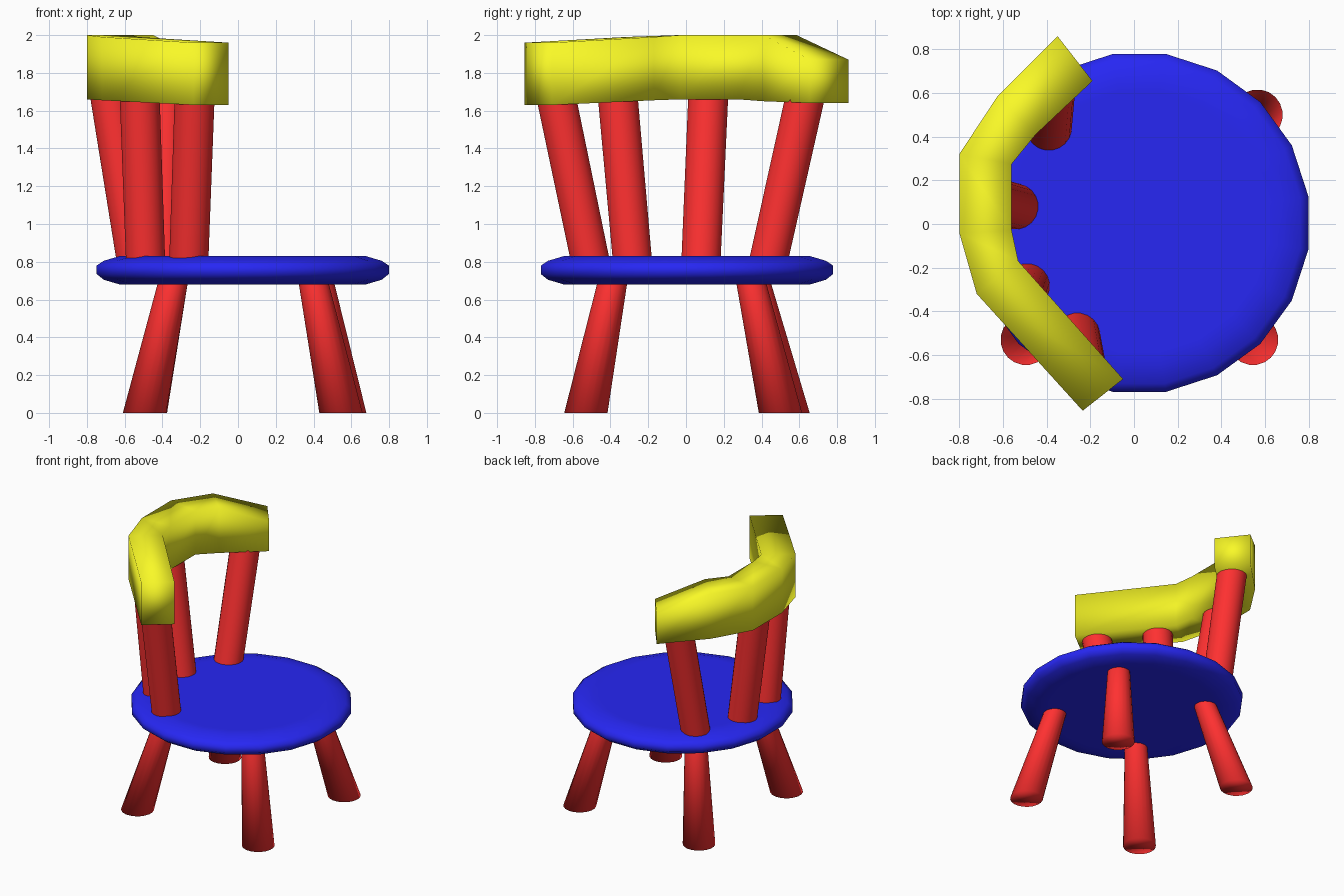
import bpy, bmesh
from math import pi, cos, sin

if "Cube" in bpy.data.objects:
    bpy.data.objects.remove(bpy.data.objects["Cube"])

SIDES = 20


def material(name, rgb):
    m = bpy.data.materials.new(name)
    m.diffuse_color = (*rgb, 1)
    m.use_nodes = True
    m.node_tree.nodes["Principled BSDF"].inputs["Base Color"].default_value = m.diffuse_color
    return m


RED = material("red", (1.0, 0.03, 0.03))
BLUE = material("blue", (0.02, 0.02, 0.9))
YELLOW = material("yellow", (0.95, 0.95, 0.02))


def loft(name, rings, mat, sharp_rings=()):
    """Skin a closed solid through rings of points, smooth apart from sharp_rings."""
    bm = bmesh.new()
    vs = [[bm.verts.new(p) for p in ring] for ring in rings]
    n = len(vs[0])
    for a, b in zip(vs, vs[1:]):
        for i in range(n):
            j = (i + 1) % n
            bm.faces.new((a[i], a[j], b[j], b[i]))
    bm.faces.new(vs[0][::-1])
    bm.faces.new(vs[-1])
    bmesh.ops.recalc_face_normals(bm, faces=bm.faces)
    for f in bm.faces:
        f.smooth = True
    for r in sharp_rings:
        for i in range(n):
            bm.edges.get((vs[r][i], vs[r][(i + 1) % n])).smooth = False
    mesh = bpy.data.meshes.new(name)
    bm.to_mesh(mesh)
    bm.free()
    ob = bpy.data.objects.new(name, mesh)
    bpy.context.collection.objects.link(ob)
    mesh.materials.append(mat)
    return ob


def circle(x, y, z, r):
    return [(x + r * cos(2 * pi * (i + 0.5) / SIDES),
             y + r * sin(2 * pi * (i + 0.5) / SIDES), z) for i in range(SIDES)]


# Round seat with a softened rim
profile = [(0.60, 0.68), (0.66, 0.68), (0.745, 0.705), (0.783, 0.735),
           (0.783, 0.78), (0.745, 0.805), (0.66, 0.83), (0.60, 0.83)]
loft("seat", [circle(0.025, 0.005, z, r) for r, z in profile], BLUE)

# Tapered, splayed legs: foot x, y then top x, y
legs = {
    "front_right_leg": (0.545, -0.53, 0.40, -0.39),
    "back_right_leg": (0.565, 0.50, 0.43, 0.345),
    "front_left_leg": (-0.495, -0.53, -0.345, -0.39),
    "back_left_leg": (-0.49, 0.54, -0.345, 0.37),
}
for name, (x0, y0, x1, y1) in legs.items():
    loft(name, [circle(x0, y0, 0, 0.116), circle(x1, y1, 0.69, 0.08)], RED, [1])

# Leaning back posts: base x, y then top x, y
posts = [(-0.26, -0.51, -0.23, -0.685), (-0.49, -0.285, -0.52, -0.36),
         (-0.542, 0.08, -0.675, 0.117), (-0.39, 0.44, -0.375, 0.628)]
for i, (x0, y0, x1, y1) in enumerate(posts):
    loft(f"back_post_{i + 1}",
         [circle(x0, y0, 0.82, 0.105), circle(x1, y1, 1.66, 0.107)], RED, [0, 1])

# Curved back rail: outer x, y, inner x, y, bottom z, top z
stations = [
    (-0.235, -0.855, -0.05, -0.71, 1.63, 1.96),
    (-0.72, -0.32, -0.53, -0.17, 1.655, 1.99),
    (-0.80, -0.04, -0.56, -0.03, 1.66, 2.0),
    (-0.80, 0.32, -0.56, 0.275, 1.66, 2.0),
    (-0.625, 0.585, -0.45, 0.41, 1.65, 2.0),
    (-0.35, 0.86, -0.19, 0.655, 1.64, 1.87),
]
loft("back_rail",
     [[(ox, oy, zb), (ix, iy, zb), (ix, iy, zt), (ox, oy, zt)]
      for ox, oy, ix, iy, zb, zt in stations], YELLOW)
